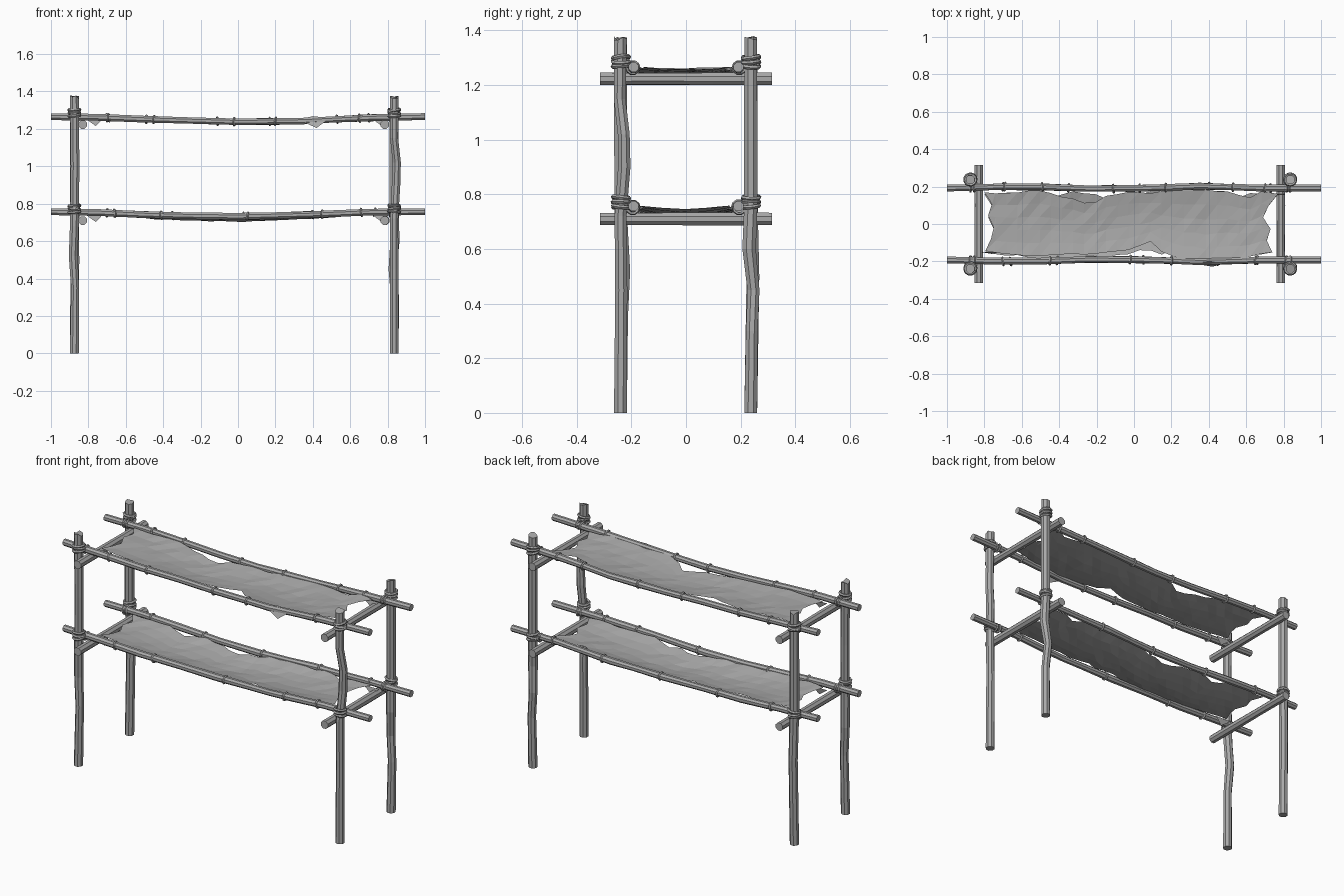
import bpy, bmesh, math, random
from mathutils import Vector, Matrix

if "Cube" in bpy.data.objects:
    bpy.data.objects.remove(bpy.data.objects["Cube"])
rng = random.Random(4)


def material(name, value):
    m = bpy.data.materials.new(name)
    m.use_nodes = True
    color = (value, value, value, 1)
    m.diffuse_color = color
    m.node_tree.nodes["Principled BSDF"].inputs["Base Color"].default_value = color
    return m


GREY = material("plain grey", 0.4)


def finish(name, bm):
    bmesh.ops.recalc_face_normals(bm, faces=bm.faces)
    mesh = bpy.data.meshes.new(name)
    bm.to_mesh(mesh)
    bm.free()
    mesh.materials.append(GREY)
    ob = bpy.data.objects.new(name, mesh)
    bpy.context.collection.objects.link(ob)
    return ob


def lerp(points, t):
    # Piecewise-linear lookup in (t, value) pairs
    for (a, va), (b, vb) in zip(points, points[1:]):
        if t <= b:
            return va + (vb - va) * max(0, (t - a) / (b - a))
    return points[-1][1]


def pole(name, path, radius, chip=0.0):
    # Eight-sided stick swept along nearly straight path points
    path = [Vector(p) for p in path]
    axis = (path[-1] - path[0]).normalized()
    turn = axis.to_track_quat('Z', 'Y')
    bm = bmesh.new()
    rings = []
    for i, p in enumerate(path):
        r = radius * (1 if i in (0, len(path) - 1) else rng.uniform(0.9, 1.06))
        ring = []
        for k in range(8):
            a = math.tau * (k + 0.5) / 8
            q = p + turn @ Vector((r * math.cos(a), r * math.sin(a), 0))
            if i == len(path) - 1:
                q -= axis * rng.uniform(0, chip)
            ring.append(bm.verts.new(q))
        rings.append(ring)
    for lo, hi in zip(rings, rings[1:]):
        for k in range(8):
            n = (k + 1) % 8
            bm.faces.new((lo[k], lo[n], hi[n], hi[k]))
    bm.faces.new(rings[0])
    bm.faces.new(rings[-1])
    return finish(name, bm)


def rope(name, turns):
    # Loops of cord: each turn is (centre, axis, loop radius, cord radius)
    bm = bmesh.new()
    for centre, axis, big, small in turns:
        tilt = Vector([rng.uniform(-0.15, 0.15) for _ in range(3)])
        frame = Matrix.Translation(centre) @ (Vector(axis) + tilt).to_track_quat('Z', 'Y').to_matrix().to_4x4()
        rings = []
        for i in range(10):
            a = math.tau * i / 10
            ring = []
            for j in range(5):
                b = math.tau * j / 5
                r = big + small * math.cos(b)
                ring.append(bm.verts.new(frame @ Vector((r * math.cos(a), r * math.sin(a), small * math.sin(b)))))
            rings.append(ring)
        for i in range(10):
            for j in range(5):
                a, b = rings[i], rings[(i + 1) % 10]
                bm.faces.new((a[j], b[j], b[(j + 1) % 5], a[(j + 1) % 5]))
    finish(name, bm)


# Corner posts, with a slight bend: (height, x shift, y shift)
LEFT, RIGHT = 0.835, -0.875
bends = {
    "front_left": (LEFT, -0.24, [(0, 0, 0), (0.45, 0, 0.003), (0.72, 0, 0), (0.9, 0.01, 0.014), (1.02, 0.014, 0.012), (1.15, 0, -0.003), (1.38, 0, 0)]),
    "back_left": (LEFT, 0.237, [(0, 0, 0), (0.3, 0.004, 0.004), (0.45, -0.008, 0.01), (0.6, 0.004, -0.006), (0.75, 0, 0), (1.38, 0, 0)]),
    "front_right": (RIGHT, -0.24, [(0, 0, 0), (0.35, 0.004, 0.006), (0.52, -0.006, 0.012), (0.68, 0, 0.003), (1.0, 0.004, 0), (1.38, 0, 0)]),
    "back_right": (RIGHT, 0.237, [(0, 0, 0), (0.5, 0.003, 0.008), (0.8, 0, 0), (1.1, 0, 0), (1.38, 0, 0)]),
}
for name, (x, y, bend) in bends.items():
    pole(name + "_post", [(x + dx, y + dy, z) for z, dx, dy in bend], 0.0255, 0.02)

# Per-shelf shapes: rail heights and the torn cloth edges
shelves = {
    "upper": dict(
        bar=1.223, sag=0.02,
        height=[(-1, 1.265), (-0.75, 1.262), (-0.45, 1.25), (0, 1.238), (0.35, 1.242), (0.65, 1.258), (1, 1.266)],
        front=[(-0.8, -0.15), (-0.6, -0.175), (-0.3, -0.17), (-0.02, -0.15), (0.09, -0.1), (0.15, -0.15), (0.26, -0.195), (0.38, -0.22), (0.5, -0.2), (0.73, -0.16)],
        back=[(-0.8, 0.17), (-0.5, 0.185), (-0.36, 0.15), (-0.23, 0.11), (-0.12, 0.17), (0.4, 0.185), (0.55, 0.18), (0.6, 0.12), (0.66, 0.18), (0.76, 0.17)],
        front_ties=(-0.7, -0.45, -0.02, 0.2, 0.65), back_ties=(-0.69, -0.49, -0.11, 0.17, 0.53, 0.7)),
    "lower": dict(
        bar=0.71, sag=0.03,
        height=[(-1, 0.757), (-0.75, 0.753), (-0.4, 0.737), (0, 0.732), (0.4, 0.742), (0.7, 0.755), (1, 0.757)],
        front=[(-0.8, -0.16), (-0.5, -0.185), (-0.05, -0.175), (0.06, -0.13), (0.13, -0.17), (0.22, -0.14), (0.3, -0.18), (0.73, -0.16)],
        back=[(-0.8, 0.16), (-0.55, 0.18), (-0.45, 0.14), (-0.35, 0.18), (-0.2, 0.17), (-0.13, 0.13), (0.1, 0.18), (0.5, 0.18), (0.56, 0.14), (0.64, 0.18), (0.74, 0.16)],
        front_ties=(-0.66, -0.41, 0.05, 0.45, 0.66), back_ties=(-0.7, -0.35, 0.03, 0.4, 0.73)),
}


def rail_y(side, x):
    wave = [(-1, 0), (-0.6, 0.01), (-0.2, -0.004), (0.1, 0), (0.35, 0.01), (0.7, 0), (1, 0)]
    return side * (0.192 + lerp(wave, x))


for shelf, s in shelves.items():
    # Cross bars under the rails
    for end, x in (("left", 0.785), ("right", -0.83)):
        pole(f"{shelf}_{end}_cross_bar", [(x, y, s["bar"]) for y in (-0.315, -0.1, 0.1, 0.315)], 0.0245)

    # Long rails and the cords tying the cloth to them
    for side, label in ((-1, "front"), (1, "back")):
        xs = (-1, -0.75, -0.5, -0.25, 0, 0.2, 0.35, 0.5, 0.7, 1)
        pole(f"{shelf}_{label}_rail", [(x, rail_y(side, x), lerp(s["height"], x)) for x in xs], 0.0195)
        turns = [((x, rail_y(side, x), lerp(s["height"], x)), (1, 0, 0), 0.021, 0.006)
                 for x in s[label + "_ties"]]
        rope(f"{shelf}_{label}_cloth_ties", turns)

        # Lashings at the corners
        for end, x, step in (("left", LEFT, -1), ("right", RIGHT, 1)):
            z = s["bar"] + 0.06
            turns = [((x, side * 0.238, z + d), (0, 0, 1), 0.03, 0.008) for d in (-0.014, 0.002, 0.018)]
            turns += [((x + step * d, side * 0.195, s["bar"] + 0.041), (1, 0, 0), 0.022, 0.006) for d in (0.0, 0.02)]
            rope(f"{shelf}_{label}_{end}_lashing", turns)

    # Sagging torn cloth, built as columns between the two ragged edges
    bm = bmesh.new()
    count, rows = 26, 5
    grid = []
    left_rag = [0, -0.03, -0.01, -0.05, -0.02, 0.03]
    right_rag = [0.005, 0.035, 0.05, 0.02, 0.04, 0]
    for i in range(count + 1):
        u = i / count
        x0 = -0.8 + 1.54 * u
        y0, y1 = lerp(s["front"], x0), lerp(s["back"], x0)
        y0 += rng.uniform(0, 0.012)
        y1 -= rng.uniform(0, 0.012)
        column = []
        for j in range(rows + 1):
            v = j / rows
            y = y0 + (y1 - y0) * v
            x = x0
            if i == 0:
                x += right_rag[j]
            elif i == count:
                x += left_rag[j]
            dip = max(0, 1 - (y / 0.19) ** 2) * (0.35 + 0.65 * max(0, 1 - (x / 0.8) ** 2))
            z = lerp(s["height"], x) + 0.008 - s["sag"] * 1.2 * dip + rng.uniform(-0.003, 0.003)
            column.append(bm.verts.new((x, y, z)))
        grid.append(column)
    for a, b in zip(grid, grid[1:]):
        for j in range(rows):
            q = (a[j], b[j], b[j + 1], a[j + 1])
            bm.faces.new((q[0], q[1], q[2]))
            bm.faces.new((q[0], q[2], q[3]))
    # Loose torn flap drooping over the front rail
    if shelf == "upper":
        flap = [(0.32, -0.212, 1.25), (0.42, -0.228, 1.205), (0.49, -0.21, 1.258), (0.4, -0.2, 1.268)]
        bm.faces.new([bm.verts.new(p) for p in flap])
    # Drooping corner scraps at the ends
    for x, y in ((-0.77, -0.15), (0.76, 0.16)):
        z = s["bar"]
        scrap = [(x - 0.05, y, z + 0.035), (x + 0.05, y, z + 0.035), (x + 0.01, y - 0.01, z - 0.008)]
        bm.faces.new([bm.verts.new(p) for p in scrap])
    finish(f"{shelf}_cloth", bm)
